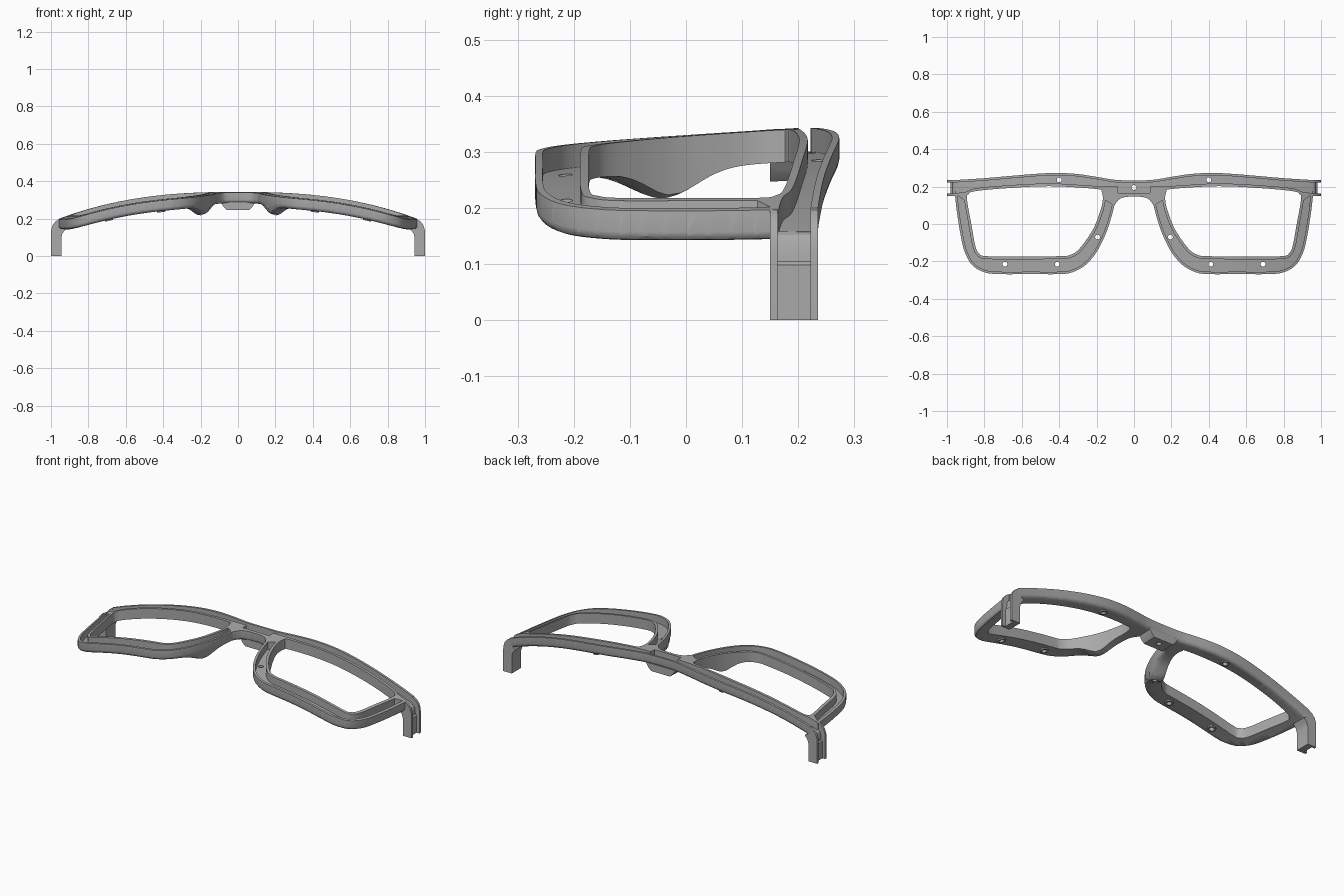
import bpy, bmesh, math
from mathutils import Vector

if "Cube" in bpy.data.objects:
    bpy.data.objects.remove(bpy.data.objects["Cube"])

grey = bpy.data.materials.new("matte grey")
grey.use_nodes = True
grey.diffuse_color = (0.4, 0.4, 0.4, 1)
grey.node_tree.nodes["Principled BSDF"].inputs["Base Color"].default_value = (0.4, 0.4, 0.4, 1)

DEPTH, FLOOR = 0.058, 0.016      # frame depth and channel floor height


def smooth(pts, closed=False, steps=5):
    """Catmull-Rom curve through 2D points."""
    p = [Vector(q) for q in pts]
    n = len(p)
    get = (lambda i: p[i % n]) if closed else (lambda i: p[max(0, min(n - 1, i))])
    out = []
    for i in range(n if closed else n - 1):
        a, b, c, d = (get(i + k) for k in (-1, 0, 1, 2))
        for s in range(steps):
            t = s / steps
            out.append(0.5 * (2 * b + (c - a) * t + (2 * a - 5 * b + 4 * c - d) * t * t
                              + (3 * b - a - 3 * c + d) * t ** 3))
    return out if closed else out + [p[-1]]


def offset(pts, d, closed=False):
    """Move a clockwise path inward by d."""
    n, out = len(pts), []
    for i, p in enumerate(pts):
        a = pts[i - 1] if closed or i else p
        b = pts[(i + 1) % n] if closed or i < n - 1 else p
        t = (b - a).normalized()
        out.append(p + d * Vector((t.y, -t.x)))
    return out


def flip(pts):
    return [Vector((-p.x, p.y)) for p in reversed(pts)]


def loft(bm, rings):
    """Closed solid through matching rings of 3D points."""
    vs = [[bm.verts.new(p) for p in r] for r in rings]
    n = len(vs[0])
    for lo, hi in zip(vs, vs[1:]):
        for i in range(n):
            bm.faces.new((lo[i], lo[(i + 1) % n], hi[(i + 1) % n], hi[i]))
    bm.faces.new(vs[0])
    bm.faces.new(vs[-1])


def prism(bm, loop, *levels):
    """Upright solid; each level is (z, inset)."""
    loft(bm, [[(p.x, p.y, z) for p in (offset(loop, d, True) if d else loop)] for z, d in levels])


def circle(x, y, r, n=20):
    return [Vector((x + r * math.cos(-math.tau * i / n), y + r * math.sin(-math.tau * i / n)))
            for i in range(n)]


def make(name, bm):
    bmesh.ops.recalc_face_normals(bm, faces=bm.faces)
    me = bpy.data.meshes.new(name)
    bm.to_mesh(me)
    bm.free()
    ob = bpy.data.objects.new(name, me)
    bpy.context.collection.objects.link(ob)
    me.materials.append(grey)
    return ob


def shade(ob):
    bpy.ops.object.select_all(action='DESELECT')
    bpy.context.view_layer.objects.active = ob
    ob.select_set(True)
    bpy.ops.object.shade_smooth_by_angle(angle=math.radians(32))


def carve(ob, loops, z0, z1):
    """Cut upright prisms out of an object."""
    for loop in loops:
        bm = bmesh.new()
        prism(bm, loop, (z0, 0), (z1, 0))
        cutter = make("cutter", bm)
        cutter.hide_render = True
        mod = ob.modifiers.new("cut", 'BOOLEAN')
        mod.operation, mod.solver, mod.object = 'DIFFERENCE', 'EXACT', cutter
        bpy.context.view_layer.objects.active = ob
        bpy.ops.object.modifier_apply(modifier=mod.name)
        bpy.data.objects.remove(cutter)


def bend(ob, step=0.04):
    """Slice the flat part finely, then wrap it to the face curve."""
    bm = bmesh.new()
    bm.from_mesh(ob.data)
    bmesh.ops.triangulate(bm, faces=bm.faces)
    for axis, reach in ((0, 24), (1, 7)):
        normal = Vector((1 - axis, axis, 0))
        for i in range(-reach, reach + 1):
            bmesh.ops.bisect_plane(bm, geom=bm.verts[:] + bm.edges[:] + bm.faces[:],
                                   plane_co=normal * (i * step + 0.003), plane_no=normal)
    for v in bm.verts:
        x, y, z = abs(v.co.x), v.co.y, v.co.z
        # nose pads swell from the underside
        if z < FLOOR - 0.004:
            v.co.z -= 0.05 * math.exp(-((x - 0.2) / 0.06) ** 2 - ((y + 0.04) / 0.08) ** 2)
        v.co.z += 0.343 - DEPTH - 0.16 * x ** 2.5 + 0.06 * min(0, y - 0.2)
    bm.to_mesh(ob.data)
    bm.free()
    shade(ob)


# outlines of the left half, clockwise
brow = smooth([(0, .232), (.1, .236), (.2, .252), (.3, .267), (.4, .273), (.5, .27),
               (.65, .258), (.8, .245), (.957, .235)])
rim = smooth([(.957, .15), (.945, .05), (.925, -.07), (.905, -.15), (.865, -.22), (.8, -.258),
              (.72, -.268), (.55, -.268), (.4, -.268), (.33, -.258), (.26, -.22), (.2, -.15),
              (.15, -.05), (.12, .04), (.105, .1)])
arch = smooth([(.105, .1), (.075, .135), (.03, .146), (0, .146)])
lens_top = [(.167, .13), (.173, .172), (.2, .187), (.45, .202), (.7, .19), (.85, .175), (.885, .16)]
lens_low = [(.893, .13), (.87, 0), (.85, -.11), (.83, -.155), (.79, -.172), (.6, -.174),
            (.4, -.172), (.34, -.165), (.29, -.13), (.22, -.03), (.18, .07)]
half = brow + rim + arch[1:]
outline = half + flip(half)[1:-1]
lens = smooth(lens_top + lens_low, closed=True)

# channels in the rim, the brow bar and the bridge
rim_cut = offset(rim, .013) + offset(smooth(lens_low + lens_top[:1]), -.015)[::-1]
brow_back = [p - Vector((0, .013)) for p in brow]
brow_front = smooth([(-.02, .2), (.1, .2), (.2, .203), (.45, .217), (.7, .205), (.85, .19),
                     (.9, .172), (.98, .163)])
brow_cut = [Vector((-.02, .219))] + brow_back + [Vector((.98, .222))] + brow_front[::-1]
bridge_cut = [Vector(p) for p in ((-.085, .222), (.085, .222), (.085, .165), (-.085, .165))]
screws = [(s * x, y) for s in (-1, 1) for x, y in ((.41, -.215), (.69, -.215), (.4, .236))]
holes = [circle(x, y, .013) for x, y in screws + [(0, .195), (.195, -.07), (-.195, -.07)]]

bm = bmesh.new()
prism(bm, outline, (0, .016), (.004, .008), (.012, .002), (.02, 0), (DEPTH, 0))
frame = make("frame_front", bm)
carve(frame, [lens, flip(lens)], -.1, .2)
carve(frame, [rim_cut, flip(rim_cut), brow_cut, flip(brow_cut)], FLOOR, .2)
carve(frame, [bridge_cut], .01, .2)
carve(frame, holes, -.2, .03)
bend(frame)

# block under the bridge
bm = bmesh.new()
loft(bm, [[(s * w, y, z) for s, y in ((-1, .232), (1, .232), (1, .15), (-1, .15))]
          for z, w in ((-.035, .06), (-.02, .075), (.008, .095))])
block = make("bridge_block", bm)
carve(block, [circle(0, .195, .013)], -.2, .1)
bend(block)

# raised rings around the screw holes
for i, (x, y) in enumerate(screws):
    bm = bmesh.new()
    prism(bm, circle(x, y, .022), (-.007, 0), (.006, 0))
    boss = make("screw_boss_%d" % (i + 1), bm)
    carve(boss, [circle(x, y, .013)], -.2, .1)
    bend(boss)

# hinge posts turning down at the ends, with an open outer groove
inner = [(.945, 0), (.945, .1), (.938, .122), (.92, .145), (.94, .155)]
wall = [(.955, .198), (.975, .186), (.99, .168), (.998, .145), (1, .12), (1, 0)]
groove = [(.955, .158), (.965, .152), (.972, .138), (.974, .105), (.982, .098), (.982, 0)]
for side, s in (("left", 1), ("right", -1)):
    bm = bmesh.new()
    for edge, y0, y1 in ((wall, .15, .163), (wall, .222, .235), (groove, .163, .222)):
        loft(bm, [[(s * x, y, z) for x, z in inner + edge] for y in (y0, y1)])
    shade(make("hinge_post_" + side, bm))
